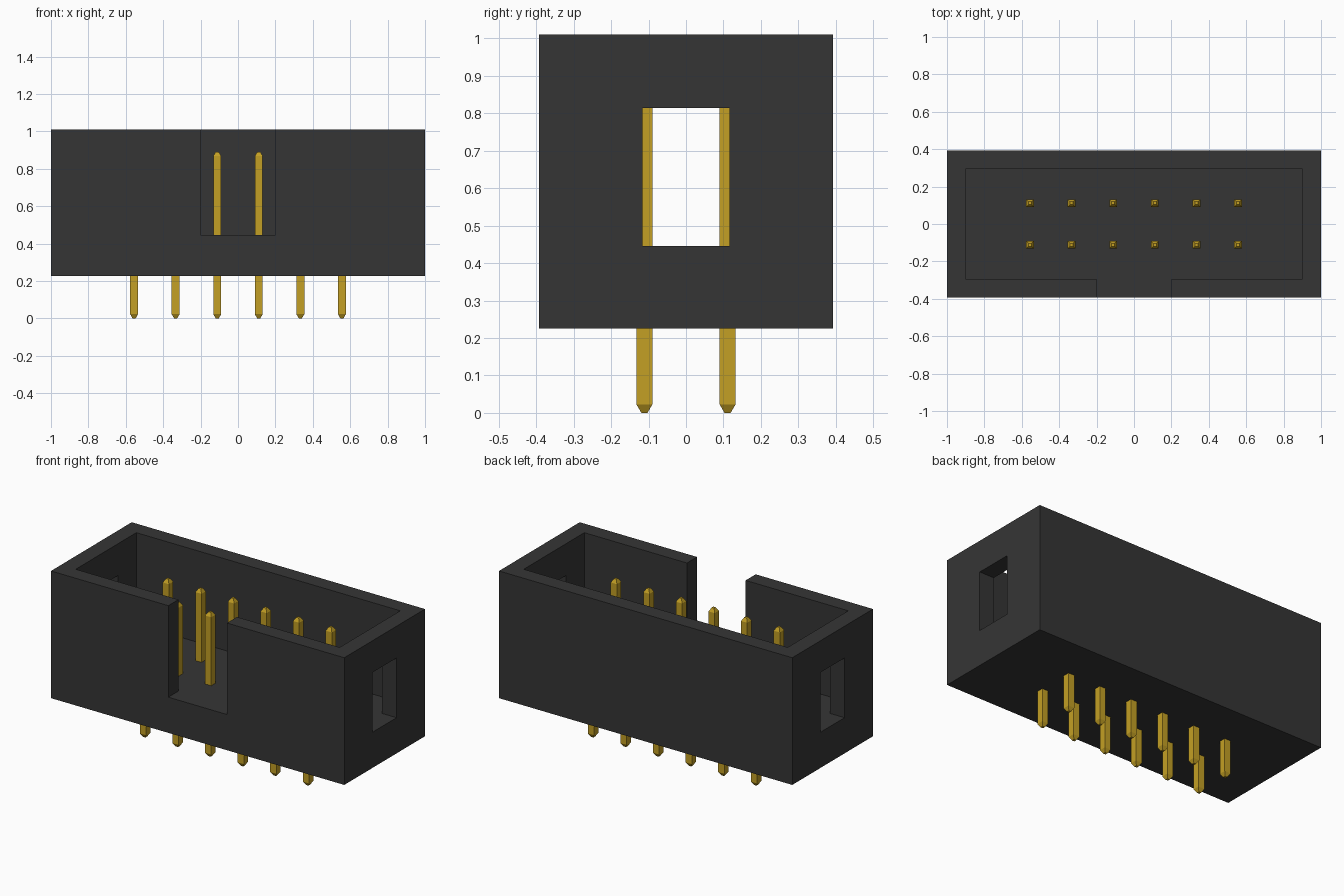
import bpy, bmesh
from mathutils import Matrix, Vector

cube = bpy.data.objects.get("Cube")
if cube:
    bpy.data.objects.remove(cube, do_unlink=True)


def material(name, rgb):
    m = bpy.data.materials.new(name)
    m.use_nodes = True
    m.diffuse_color = (*rgb, 1)
    m.node_tree.nodes["Principled BSDF"].inputs["Base Color"].default_value = (*rgb, 1)
    return m


black = material("black plastic", (0.036, 0.036, 0.036))
gold = material("gold", (0.55, 0.35, 0.018))


def add_object(name, bm, mat):
    mesh = bpy.data.meshes.new(name)
    bm.to_mesh(mesh)
    bm.free()
    mesh.materials.append(mat)
    obj = bpy.data.objects.new(name, mesh)
    bpy.context.collection.objects.link(obj)
    return obj


def box(name, lo, hi, mat):
    lo, hi = Vector(lo), Vector(hi)
    bm = bmesh.new()
    bmesh.ops.create_cube(bm, size=1, matrix=Matrix.Translation((lo + hi) / 2)
                          @ Matrix.Diagonal((*(hi - lo), 1)))
    return add_object(name, bm, mat)


BOTTOM, FLOOR, TOP = 0.226, 0.446, 1.01
HALF_Y = 0.393

# Housing: block hollowed by the cavity, front key slot and end windows
housing = box("housing", (-1, -HALF_Y, BOTTOM), (1, HALF_Y, TOP), black)
cutters = [
    box("cavity_cutter", (-0.9, -0.295, FLOOR), (0.9, 0.295, 1.2), black),
    box("key_slot_cutter", (-0.2, -0.6, FLOOR), (0.2, 0, 1.2), black),
    box("window_cutter", (-1.2, -0.116, FLOOR), (1.2, 0.116, 0.814), black),
]
for cutter in cutters:
    cutter.hide_render = True
    mod = housing.modifiers.new(cutter.name, 'BOOLEAN')
    mod.operation = 'DIFFERENCE'
    mod.solver = 'EXACT'
    mod.object = cutter
    bpy.context.view_layer.objects.active = housing
    bpy.ops.object.modifier_apply(modifier=mod.name)
for cutter in cutters:
    bpy.data.objects.remove(cutter, do_unlink=True)

# Pins: square posts with tapered ends, sharing one mesh
PITCH, HALF, TIP, TAPER, PIN_TOP = 0.2222, 0.021, 0.008, 0.022, 0.89
bm = bmesh.new()
rings = []
for z, r in ((0, TIP), (TAPER, HALF), (PIN_TOP - TAPER, HALF), (PIN_TOP, TIP)):
    rings.append([bm.verts.new((sx * r, sy * r, z))
                  for sx, sy in ((-1, -1), (1, -1), (1, 1), (-1, 1))])
for a, b in zip(rings, rings[1:]):
    for i in range(4):
        j = (i + 1) % 4
        bm.faces.new((a[i], a[j], b[j], b[i]))
bm.faces.new(rings[0][::-1])
bm.faces.new(rings[-1])
first = add_object("pin_front_1", bm, gold)
for row, y in (("front", -PITCH / 2), ("back", PITCH / 2)):
    for i in range(6):
        if row == "front" and i == 0:
            pin = first
        else:
            pin = bpy.data.objects.new(f"pin_{row}_{i + 1}", first.data)
            bpy.context.collection.objects.link(pin)
        pin.location = ((i - 2.5) * PITCH, y, 0)
